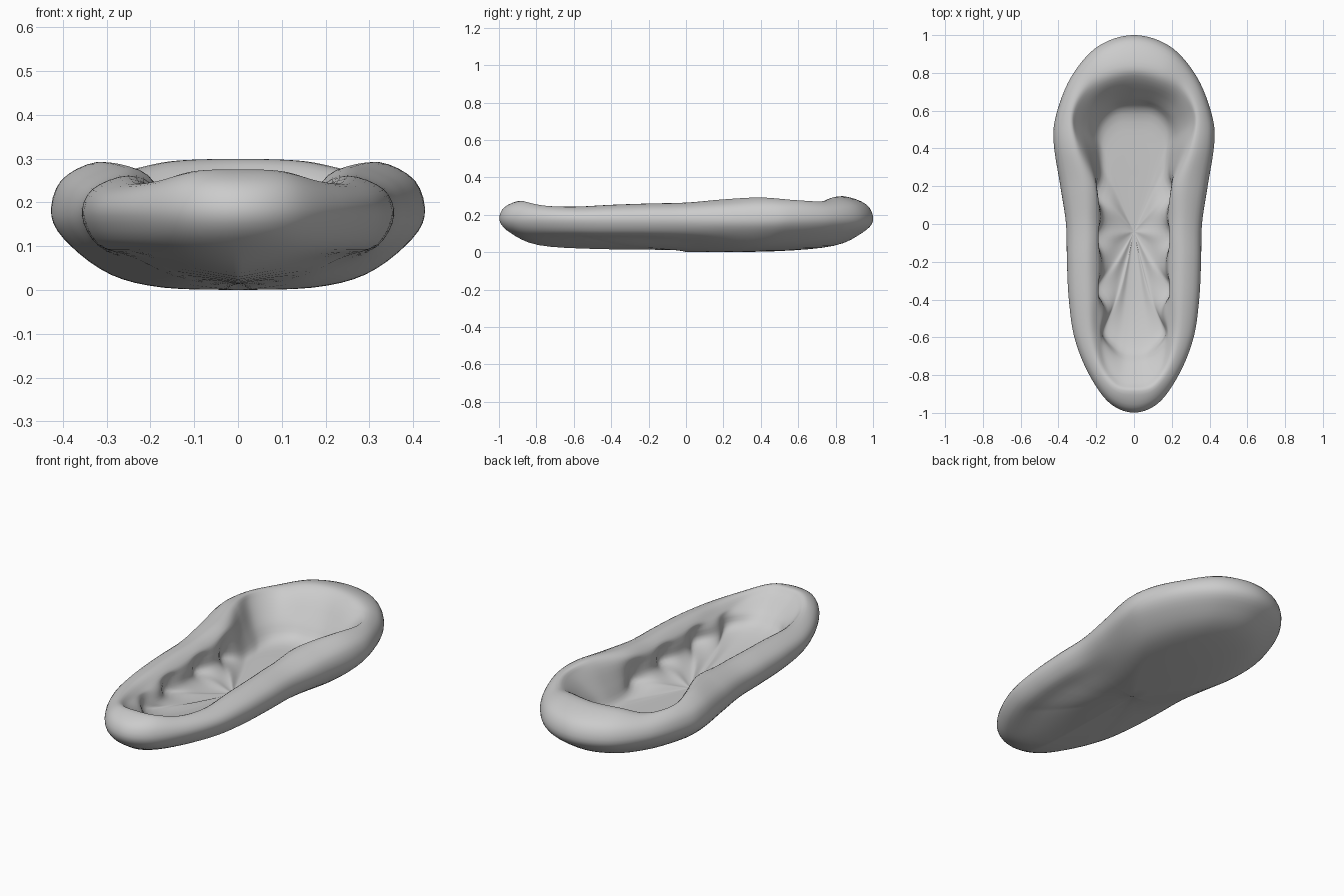
import bpy, bmesh, math

if "Cube" in bpy.data.objects:
    bpy.data.objects.remove(bpy.data.objects["Cube"])

# Half outline from back to front: outer x, y | rim crest x, y, z | lip x, y | floor edge x, y
STATIONS = [
    (0, 1, 0, .84, .302, 0, .765, 0, .58),
    (.19, .94, .15, .81, .297, .135, .735, .09, .575),
    (.33, .78, .265, .73, .275, .245, .665, .155, .52),
    (.41, .58, .335, .585, .281, .305, .54, .18, .45),
    (.425, .43, .32, .40, .295, .27, .39, .175, .36),
    (.39, .2, .265, .2, .285, .20, .2, .165, .18),
    (.36, 0, .25, 0, .268, .19, 0, .16, 0),
    (.355, -.2, .25, -.2, .263, .19, -.2, .16, -.2),
    (.345, -.4, .245, -.4, .256, .19, -.395, .145, -.38),
    (.315, -.6, .23, -.6, .246, .185, -.58, .115, -.54),
    (.24, -.79, .18, -.76, .252, .155, -.72, .09, -.62),
    (.13, -.945, .10, -.865, .274, .085, -.82, .05, -.645),
    (0, -.997, 0, -.885, .278, 0, -.84, 0, -.65),
]
POCKETS = (.16, -.07, -.34, -.56)
STEPS = 10


def spline(p0, p1, p2, p3, t):
    return tuple(.5 * (2*b + (c - a)*t + (2*a - 5*b + 4*c - d)*t*t
                       + (3*b - a - 3*c + d)*t**3)
                 for a, b, c, d in zip(p0, p1, p2, p3))


def mix(a, b, t):
    return a + (b - a) * t


def ramp(v, lo, hi):
    t = min(1, max(0, (v - lo) / (hi - lo)))
    return t * t * (3 - 2*t)


def section(s):
    """Profile from the sole centre, round the rim, to the floor centre."""
    ox, oy, cx, cy, cz, lx, ly, fx, fy = s
    side = math.copysign(1, fx) if abs(fx) > .02 else 0
    # scalloped pockets along both inner walls
    p = sum(math.exp(-((fy - c) / .06)**2) for c in POCKETS) * min(1, abs(fx) / .1)
    # keel-shaped sole at the waist and front, raised floor edge by the pockets
    keel = ramp(-oy, -.55, .35) * min(1, abs(ox) / .3)
    rise = ramp(.32 - fy, 0, .25)
    tilt = .012 * max(0, -oy)
    pts = [(ox*f, oy*g, z + tilt*k + keel*q) for f, g, z, k, q in
           ((.02, .02, .003, 1, 0), (.4, .48, .008, 1, .02),
            (.68, .79, .037, .3, .038), (.9, .94, .105, 0, 0))]
    pts.append((ox, oy, .172))
    pts.append((mix(ox, cx, .22), mix(oy, cy, .22), mix(.172, cz, .66)))
    pts.append((cx, cy, cz))
    pts.append((lx, ly, cz - .03))
    pts.append((mix(lx, fx, .55) + side*.03*p, mix(ly, fy, .55),
                .155 + rise*.035))
    pts.append((fx + side*.045*p, fy, .075 + rise*.055 - .005*p))
    pts.append((fx*.6 + side*.01*p, mix(-.04, fy, .65), .062 + rise*.022 + .012*p))
    pts.append((fx*.04, mix(-.04, fy, .04), .052))
    return pts


# Closed smooth outline, mirrored across x
loop = STATIONS + [tuple(-v if i in (0, 2, 5, 7) else v for i, v in enumerate(s))
                   for s in STATIONS[-2:0:-1]]
n = len(loop)
columns = []
for i in range(n):
    for k in range(STEPS):
        s = spline(*(loop[(i + j) % n] for j in (-1, 0, 1, 2)), k / STEPS)
        pts = section(s)
        ext = [pts[0]] + pts + [pts[-1]]
        col = [spline(*ext[j:j + 4], t / 4) for j in range(len(pts) - 1) for t in range(4)]
        columns.append(col + [pts[-1]])

# Shell of hull, rolled rim and cavity
bm = bmesh.new()
grid = [[bm.verts.new(p) for p in col] for col in columns]
m = len(grid)
for i in range(m):
    a, b = grid[i], grid[(i + 1) % m]
    for j in range(len(a) - 1):
        bm.faces.new((a[j], b[j], b[j + 1], a[j + 1]))
bm.faces.new([c[0] for c in grid])
bm.faces.new([c[-1] for c in grid])
bmesh.ops.recalc_face_normals(bm, faces=bm.faces)
low = min(v.co.z for v in bm.verts)
for v in bm.verts:
    v.co.z -= low
mesh = bpy.data.meshes.new("padded_shell")
bm.to_mesh(mesh)
bm.free()
mesh.shade_smooth()
obj = bpy.data.objects.new("padded_shell", mesh)
bpy.context.collection.objects.link(obj)
